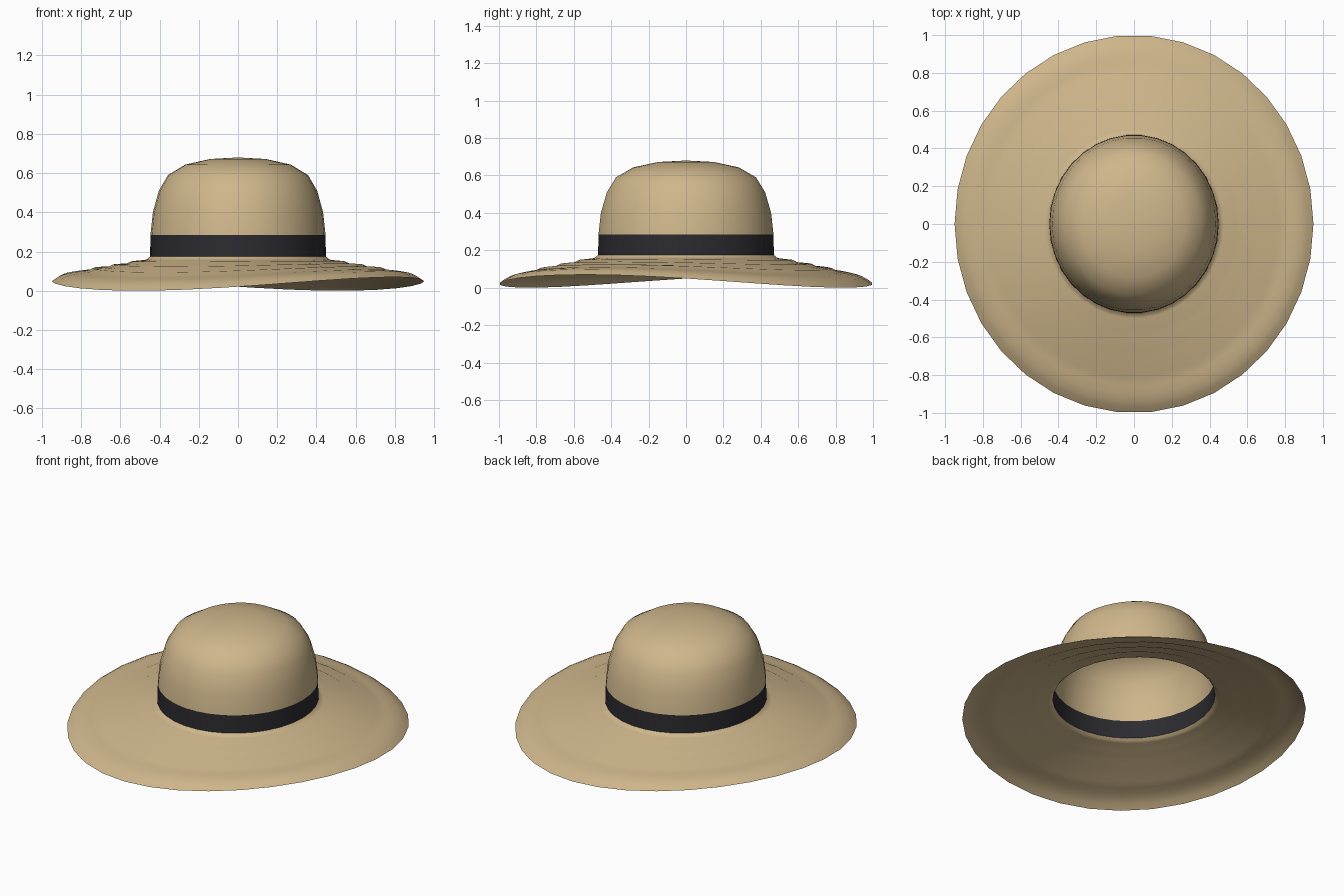
import bpy, bmesh, math

if "Cube" in bpy.data.objects:
    bpy.data.objects.remove(bpy.data.objects["Cube"])

SIDES = 34
X_SCALE = 0.95  # the hat is slightly oval


def material(name, color):
    mat = bpy.data.materials.new(name)
    mat.diffuse_color = (*color, 1)
    mat.use_nodes = True
    mat.node_tree.nodes["Principled BSDF"].inputs["Base Color"].default_value = mat.diffuse_color
    return mat


def brim_wave(r, a):
    # two gentle waves around the brim, fading out toward the crown
    fade = max(0.0, (r - 0.48) / 0.52) ** 1.5
    return -0.035 * fade * math.cos(2 * (a - math.radians(57)))


def lathe(name, profile, mat, wave=None, cap=False):
    bm = bmesh.new()
    rings = []
    for r, z in profile:
        ring = []
        for i in range(SIDES):
            a = math.tau * i / SIDES
            dz = wave(r, a) if wave else 0
            ring.append(bm.verts.new((X_SCALE * r * math.cos(a), r * math.sin(a), z + dz)))
        rings.append(ring)
    for lo, hi in zip(rings, rings[1:]):
        for i in range(SIDES):
            j = (i + 1) % SIDES
            bm.faces.new((lo[i], lo[j], hi[j], hi[i]))
    if cap:
        tip = bm.verts.new((0, 0, 0.68))
        for i in range(SIDES):
            bm.faces.new((rings[-1][i], rings[-1][(i + 1) % SIDES], tip))
    for f in bm.faces:
        f.smooth = True
    mesh = bpy.data.meshes.new(name)
    bm.to_mesh(mesh)
    bm.free()
    mesh.materials.append(mat)
    obj = bpy.data.objects.new(name, mesh)
    bpy.context.collection.objects.link(obj)
    return obj


straw = material("straw", (0.62, 0.47, 0.26))
ribbon = material("ribbon", (0.025, 0.025, 0.03))

# Wide brim: shallow woven terraces and a drooping rim
lathe("brim", [(1.0, 0.035), (0.97, 0.055), (0.94, 0.07), (0.90, 0.08), (0.86, 0.088),
               (0.81, 0.095), (0.78, 0.109), (0.70, 0.117), (0.67, 0.131), (0.60, 0.137),
               (0.57, 0.15), (0.50, 0.157), (0.485, 0.163), (0.472, 0.175)],
      straw, wave=brim_wave)

# Dark hat band
lathe("hat_band", [(0.472, 0.175), (0.47, 0.285)], ribbon)

# Domed crown
lathe("crown", [(0.47, 0.285), (0.457, 0.40), (0.425, 0.51), (0.376, 0.59),
                (0.284, 0.643), (0.15, 0.672)], straw, cap=True)
